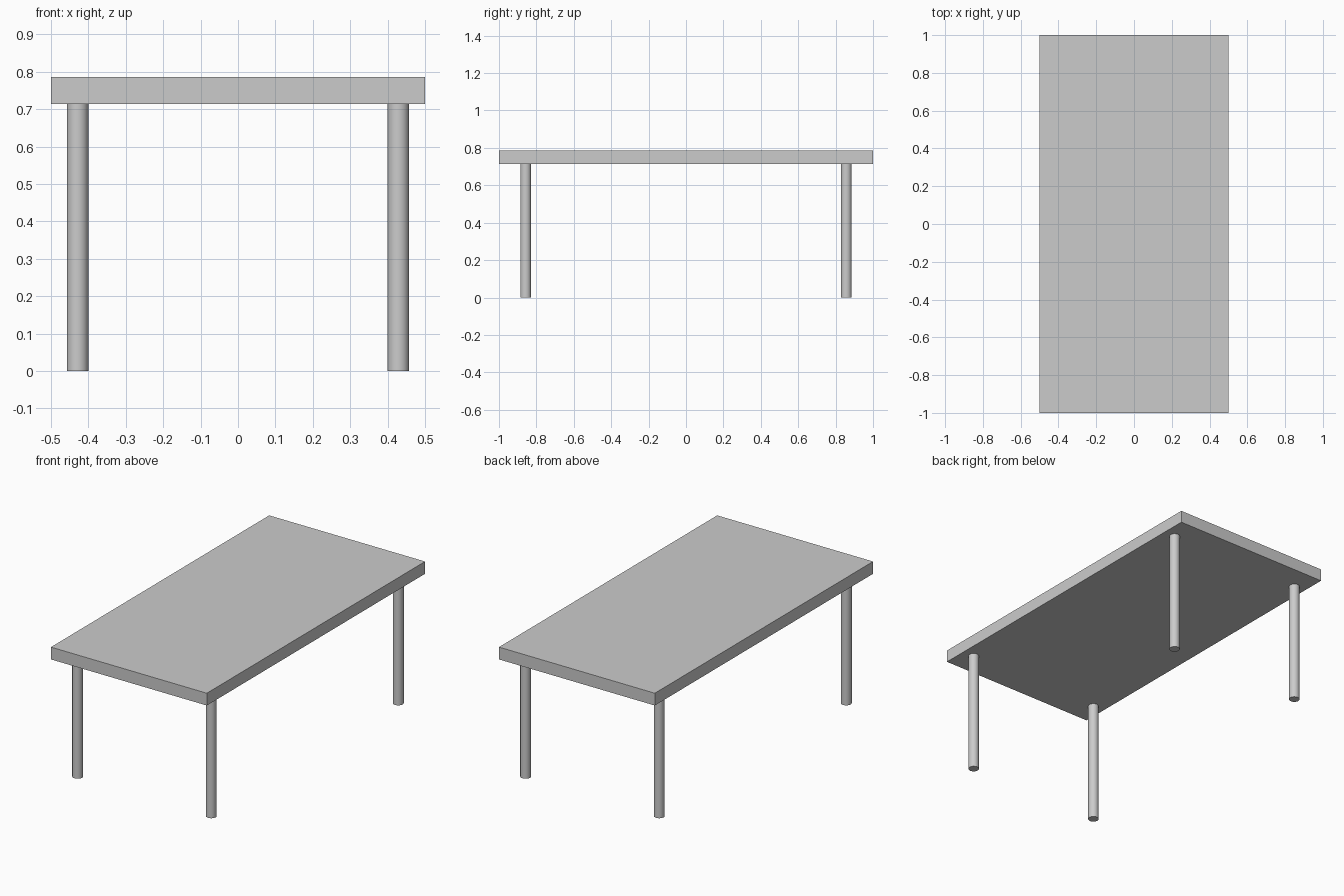
import bpy

if "Cube" in bpy.data.objects:
    bpy.data.objects.remove(bpy.data.objects["Cube"])

TOP_THICK = 0.0714
LEG_HEIGHT = 0.7143
LEG_RADIUS = 0.0286
LEG_X, LEG_Y = 0.4286, 0.8571

# Tabletop slab
bpy.ops.mesh.primitive_cube_add(size=1, location=(0, 0, LEG_HEIGHT + TOP_THICK / 2))
top = bpy.context.object
top.name = "tabletop"
top.scale = (1.0, 2.0, TOP_THICK)
bpy.ops.object.transform_apply(location=False, rotation=False, scale=True)

# Four round legs
for y_name, sy in (("front", -1), ("back", 1)):
    for x_name, sx in (("left", -1), ("right", 1)):
        bpy.ops.mesh.primitive_cylinder_add(
            vertices=32, radius=LEG_RADIUS, depth=LEG_HEIGHT,
            location=(sx * LEG_X, sy * LEG_Y, LEG_HEIGHT / 2))
        bpy.context.object.name = f"{y_name}_{x_name}_leg"
        bpy.ops.object.shade_smooth_by_angle()
